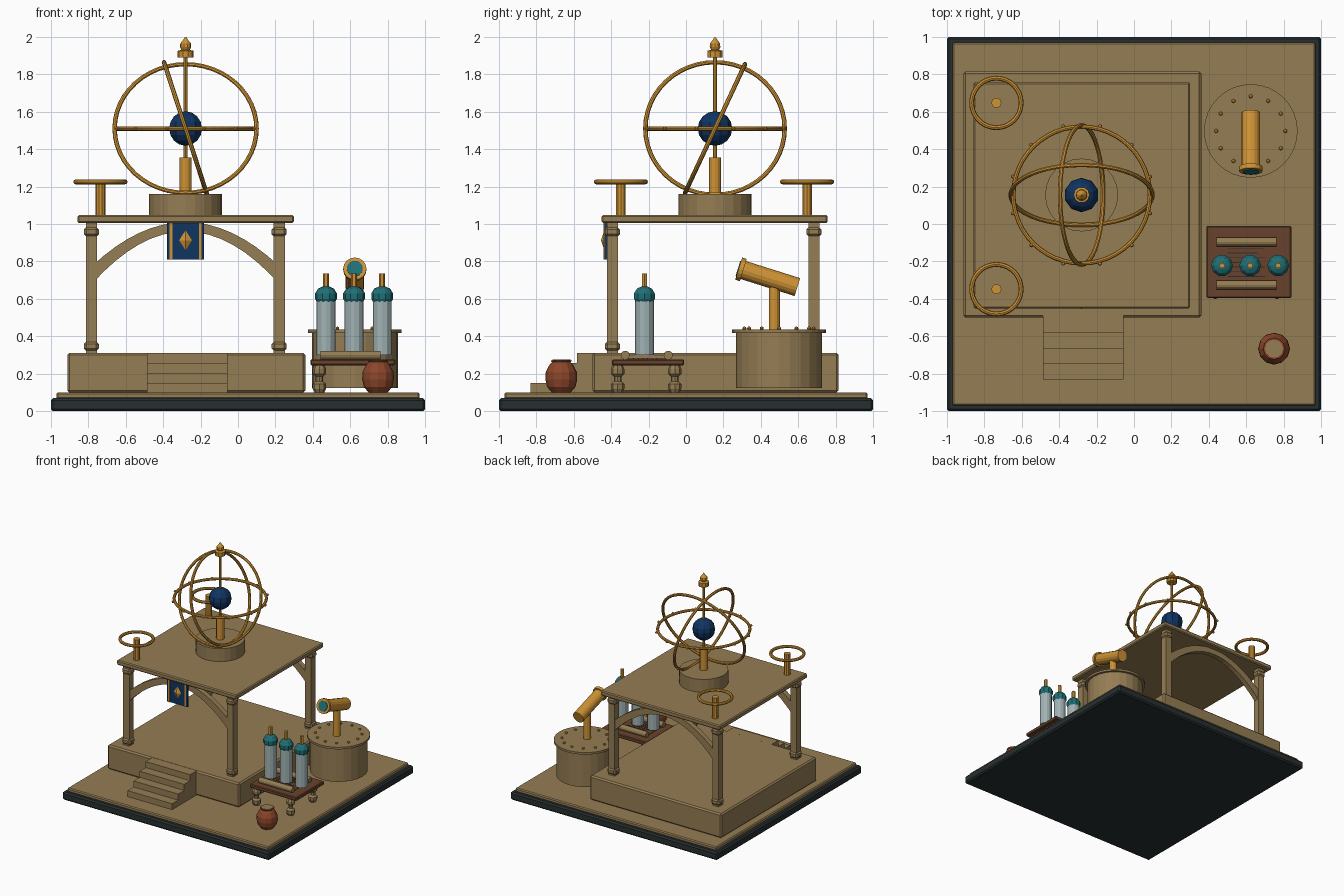
import bpy, bmesh, math
from mathutils import Vector, Matrix

cube = bpy.data.objects.get("Cube")
if cube:
    bpy.data.objects.remove(cube, do_unlink=True)


def material(name, r, g, b):
    m = bpy.data.materials.new(name)
    m.use_nodes = True
    m.diffuse_color = (r, g, b, 1)
    m.node_tree.nodes["Principled BSDF"].inputs["Base Color"].default_value = (r, g, b, 1)
    return m


stone = material("sandstone", .30, .205, .088)
gold = material("brass", .62, .29, .035)
slate = material("dark slate", .02, .028, .03)
navy = material("navy blue", .005, .035, .12)
teal = material("teal", .014, .16, .18)
glass = material("pale glass", .36, .45, .46)
clay = material("terracotta", .26, .06, .022)
wood = material("brown wood", .14, .055, .025)


def finish(bm, name, mat, smooth=False):
    bmesh.ops.recalc_face_normals(bm, faces=bm.faces)
    me = bpy.data.meshes.new(name)
    bm.to_mesh(me)
    bm.free()
    me.materials.append(mat)
    for p in me.polygons:
        p.use_smooth = smooth
    ob = bpy.data.objects.new(name, me)
    bpy.context.collection.objects.link(ob)
    return ob


def box(name, mat, center, size, bevel=0):
    bm = bmesh.new()
    bmesh.ops.create_cube(bm, size=1)
    bmesh.ops.scale(bm, vec=size, verts=bm.verts)
    bmesh.ops.translate(bm, vec=center, verts=bm.verts)
    ob = finish(bm, name, mat)
    if bevel:
        mod = ob.modifiers.new("edge", 'BEVEL')
        mod.width = bevel
        mod.segments = 1
    return ob


def span(name, mat, x0, x1, y0, y1, z0, z1, bevel=0):
    return box(name, mat, ((x0 + x1) / 2, (y0 + y1) / 2, (z0 + z1) / 2),
               (x1 - x0, y1 - y0, z1 - z0), bevel)


def lathe(name, mat, x, y, profile, sides=16):
    """Turn a list of (radius, height) about a vertical axis, closing both ends."""
    bm = bmesh.new()
    rings = []
    for r, z in profile:
        rings.append([bm.verts.new((x + r * math.cos(math.tau * i / sides),
                                    y + r * math.sin(math.tau * i / sides), z))
                      for i in range(sides)])
    for a, b in zip(rings, rings[1:]):
        for i in range(sides):
            j = (i + 1) % sides
            bm.faces.new((a[i], a[j], b[j], b[i]))
    bm.faces.new(rings[0])
    bm.faces.new(rings[-1])
    return finish(bm, name, mat)


def rod(name, mat, start, end, radius, sides=16):
    a, b = Vector(start), Vector(end)
    bm = bmesh.new()
    bmesh.ops.create_cone(bm, cap_ends=True, segments=sides, radius1=radius,
                          radius2=radius, depth=(b - a).length)
    turn = (b - a).to_track_quat('Z', 'Y').to_matrix().to_4x4()
    bm.transform(Matrix.Translation((a + b) / 2) @ turn)
    return finish(bm, name, mat)


def hoop(name, center, radius, tube, rot=(0, 0, 0)):
    bpy.ops.mesh.primitive_torus_add(location=center, rotation=rot, major_radius=radius,
                                     minor_radius=tube, major_segments=48, minor_segments=8)
    ob = bpy.context.object
    ob.name = name
    ob.data.materials.append(gold)


def ball(name, mat, center, radius, u=10, v=8):
    bm = bmesh.new()
    bmesh.ops.create_uvsphere(bm, u_segments=u, v_segments=v, radius=radius)
    bmesh.ops.translate(bm, vec=center, verts=bm.verts)
    return finish(bm, name, mat)


# Ground slabs, raised platform and steps
span("base_slab", slate, -1, 1, -1, 1, 0, .07, .012)
span("floor_slab", stone, -.97, .97, -.97, .97, .065, .10, .008)
span("platform", stone, -.912, .36, -.5, .815, .10, .312, .012)
for i in range(4):
    span("step", stone, -.485, -.055, -.83 + i * .083, -.49, .10, .152 + i * .053)

# Pavilion: roof, posts and arches
CX, CY = -.28, .155
span("roof", stone, -.857, .298, -.45, .757, 1.005, 1.047, .008)
for x in (-.783, .22):
    for y in (-.393, .683):
        span("post", stone, x - .03, x + .03, y - .03, y + .03, .31, 1.005)
        for z in (.347, .958):
            box("post_collar", stone, (x, y, z), (.08, .08, .055), .015)


def arch(y, thick=.045, steps=16, half=.5):
    bm = bmesh.new()
    rows = []
    for i in range(steps + 1):
        d = half * (2 * i / steps - 1)
        low = .96 - 1.12 * d * d
        high = min(1.006, 1.01 - .94 * d * d)
        rows.append([bm.verts.new((CX + d, y + s * thick / 2, z))
                     for s, z in ((-1, low), (1, low), (1, high), (-1, high))])
    for a, b in zip(rows, rows[1:]):
        for i in range(4):
            j = (i + 1) % 4
            bm.faces.new((a[i], a[j], b[j], b[i]))
    bm.faces.new(rows[0])
    bm.faces.new(rows[-1])
    finish(bm, "arch", stone)


for y in (-.393, .683):
    arch(y)

# Hanging banner with stripes and raised diamond
span("banner", navy, CX - .098, CX + .098, -.436, -.42, .81, 1.006)
for s in (-1, 1):
    box("banner_stripe", gold, (CX + s * .078, -.437, .908), (.014, .008, .196))
bm = bmesh.new()
bmesh.ops.create_cone(bm, cap_ends=True, segments=4, radius1=1, radius2=0, depth=1)
bm.transform(Matrix.Translation((CX, -.444, .913)) @ Matrix.Diagonal((.038, .02, .06, 1))
             @ Matrix.Rotation(math.pi / 2, 4, 'X'))
finish(bm, "banner_diamond", gold)

# Armillary sphere
MID = 1.51
lathe("armillary_drum", stone, CX, CY, [(.195, 1.045), (.195, 1.16)], 24)
lathe("armillary_pedestal", gold, CX, CY, [(.032, 1.155), (.032, 1.355)], 12)
lathe("armillary_axis", gold, CX, CY, [(.011, 1.35), (.011, 1.9)], 8)
ball("globe", navy, (CX, CY, MID), .092)
hoop("tilted_hoop_front", (CX, CY, MID), .379, .012, (math.radians(90 - 25), 0, 0))
hoop("tilted_hoop_side", (CX, CY, MID), .372, .012, (0, math.radians(90 - 18), 0))
hoop("level_hoop", (CX, CY, MID), .365, .012)
for i in range(12):
    a = math.tau * (i + .5) / 12
    ball("hoop_stud", gold, (CX + .38 * math.cos(a), CY + .38 * math.sin(a), MID), .011, 6, 4)
lathe("finial", gold, CX, CY, [(.043, 1.89), (.043, 1.925), (.022, 1.93), (.03, 1.945),
                               (.028, 1.965), (.014, 1.982), (.002, 2.0)], 10)

# Roof handwheels
for y in (-.348, .647):
    lathe("wheel_post", gold, -.735, y, [(.027, 1.045), (.027, 1.228)], 10)
    hoop("wheel_hoop", (-.735, y, 1.225), .132, .013)

# Telescope on its drum
TX, TY = .624, .497
lathe("telescope_drum", stone, TX, TY, [(.23, .125), (.23, .42)], 24)
lathe("drum_rim", stone, TX, TY, [(.25, .418), (.25, .436)], 32)
for i in range(12):
    a = math.tau * i / 12
    ball("rim_stud", gold, (TX + .185 * math.cos(a), TY + .185 * math.sin(a), .442), .011, 6, 4)
lathe("telescope_post", gold, TX, .472, [(.03, .43), (.03, .71)], 12)
back, front = Vector((TX, .595, .663)), Vector((TX, .287, .76))
aim = (front - back).normalized()
rod("telescope_tube", gold, back, front, .05)
rod("telescope_collar", gold, front - aim * .02, front + aim * .006, .062)
rod("telescope_lens", teal, front, front + aim * .01, .043)

# Table with turned legs
span("table_top", wood, .387, .84, -.395, -.01, .245, .277, .006)
for x in (.435, .765):
    for y in (-.365, -.06):
        lathe("table_leg", stone, x, y, [(.025, .10), (.036, .12), (.036, .145), (.02, .16),
                                         (.02, .185), (.036, .2), (.036, .225), (.025, .25)], 8)

# Open scroll with written lines
span("scroll_sheet", wood, .455, .75, -.32, -.09, .276, .281)
for y in (-.325, -.095):
    rod("scroll_roll", stone, (.44, y, .299), (.762, y, .299), .024, 12)
for i in range(7):
    y = -.13 - i * .025
    span("scroll_line", slate, .5, .7 - .04 * (i % 2), y - .002, y + .002, .28, .283)

# Glass bottles with caps
for x in (.47, .62, .77):
    lathe("bottle", glass, x, -.222, [(.05, .3), (.05, .6)], 12)
    lathe("bottle_cap", teal, x, -.222, [(.044, .575), (.058, .6), (.058, .63),
                                         (.042, .655), (.02, .665)], 10)
    lathe("bottle_spout", gold, x, -.222, [(.016, .66), (.016, .735)], 6)

# Clay pot
PX, PY = .748, -.666
lathe("pot", clay, PX, PY, [(.05, .10), (.076, .13), (.085, .17), (.083, .21),
                            (.062, .25), (.05, .262), (.058, .272)], 12)
lathe("pot_filling", stone, PX, PY, [(.048, .264), (.048, .277)], 12)
